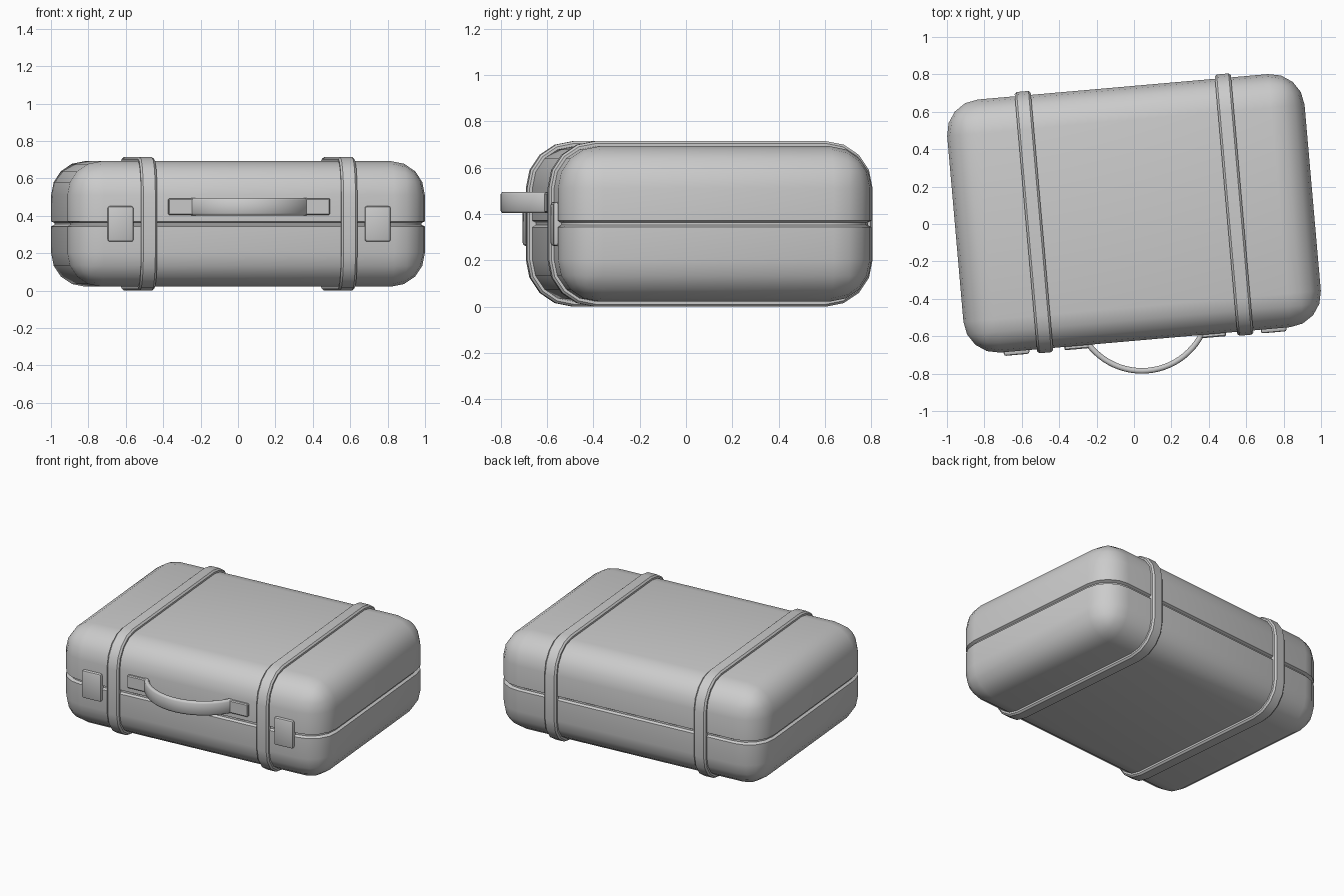
import bpy, bmesh
from math import sin, cos, pi, radians, asin
from mathutils import Matrix, Vector

if "Cube" in bpy.data.objects:
    bpy.data.objects.remove(bpy.data.objects["Cube"])

HW, HD, HH, R, SEG = 0.959, 0.679, 0.335, 0.18, 4
PLACE = Matrix.Translation((0, 0.057, 0.357)) @ Matrix.Rotation(radians(5), 4, 'Z')


def finish(name, bm, angle=30):
    bmesh.ops.recalc_face_normals(bm, faces=bm.faces)
    me = bpy.data.meshes.new(name)
    bm.to_mesh(me)
    bm.free()
    ob = bpy.data.objects.new(name, me)
    ob.matrix_world = PLACE
    bpy.context.collection.objects.link(ob)
    bpy.ops.object.select_all(action='DESELECT')
    ob.select_set(True)
    bpy.context.view_layer.objects.active = ob
    bpy.ops.object.shade_smooth_by_angle(angle=radians(angle))
    return ob


def box(centre, size, bevel, segments):
    bm = bmesh.new()
    bmesh.ops.create_cube(bm, size=1)
    bmesh.ops.scale(bm, vec=size, verts=bm.verts)
    bmesh.ops.bevel(bm, geom=bm.edges[:], offset=bevel, segments=segments,
                    profile=0.5, affect='EDGES', clamp_overlap=False)
    bmesh.ops.translate(bm, vec=centre, verts=bm.verts)
    return bm


def sweep(sections, closed):
    """Bridge equal-sized rings of points; cap the ends of an open sweep."""
    bm = bmesh.new()
    rings = [[bm.verts.new(p) for p in s] for s in sections]
    n, k = len(rings), len(rings[0])
    for i in range(n if closed else n - 1):
        a, b = rings[i], rings[(i + 1) % n]
        for j in range(k):
            bm.faces.new((a[j], a[(j + 1) % k], b[(j + 1) % k], b[j]))
    if not closed:
        bm.faces.new(rings[0])
        bm.faces.new(rings[-1])
    return bm


# rounded case with the groove where lid and base meet
bm = box((0, 0, 0), (2 * HW, 2 * HD, 2 * HH), R, SEG)
for z in (-0.014, -0.005, 0.005, 0.014):
    bmesh.ops.bisect_plane(bm, geom=bm.verts[:] + bm.edges[:] + bm.faces[:],
                           plane_co=(0, 0, z), plane_no=(0, 0, 1))
for v in bm.verts:
    if abs(v.co.z) < 0.008:
        v.co.x *= 1 - 0.016 / HW
        v.co.y *= 1 - 0.016 / HD
finish("case", bm)

# straps wrapped round the case, with chamfered edges
PROFILE = [(-0.043, -0.015), (-0.043, 0.012), (-0.032, 0.022),
           (0.032, 0.022), (0.043, 0.012), (0.043, -0.015)]
for side, label in ((-1, "left"), (1, "right")):
    sections = []
    for q, (sy, sz) in enumerate(((1, 1), (-1, 1), (-1, -1), (1, -1))):
        for i in range(SEG + 1):
            a = (q + i / SEG) * pi / 2
            sections.append([(side * 0.537 + x,
                              sy * (HD - R) + (R + o) * cos(a),
                              sz * (HH - R) + (R + o) * sin(a)) for x, o in PROFILE])
    finish(f"{label}_strap", sweep(sections, True))

    # latch plate and handle mount
    finish(f"{label}_latch",
           box((side * 0.69, -HD + 0.003, 0), (0.138, 0.046, 0.19), 0.012, 2))
    finish(f"{label}_handle_mount",
           box((side * 0.364, -HD, 0.092), (0.14, 0.036, 0.088), 0.006, 1))

# curved carrying handle
chord, sag = 0.30, 0.162
rad = (chord ** 2 + sag ** 2) / (2 * sag)
half = asin(chord / rad) + 0.03
cy = -HD - 0.003 - sag + rad
BAND = [(-0.015, -0.035), (-0.008, -0.046), (0.008, -0.046), (0.015, -0.035),
        (0.015, 0.035), (0.008, 0.046), (-0.008, 0.046), (-0.015, 0.035)]
sections = []
for i in range(25):
    a = -half + 2 * half * i / 24
    sections.append([((rad + o) * sin(a), cy - (rad + o) * cos(a), 0.092 + h)
                     for o, h in BAND])
finish("handle", sweep(sections, False), 65)
